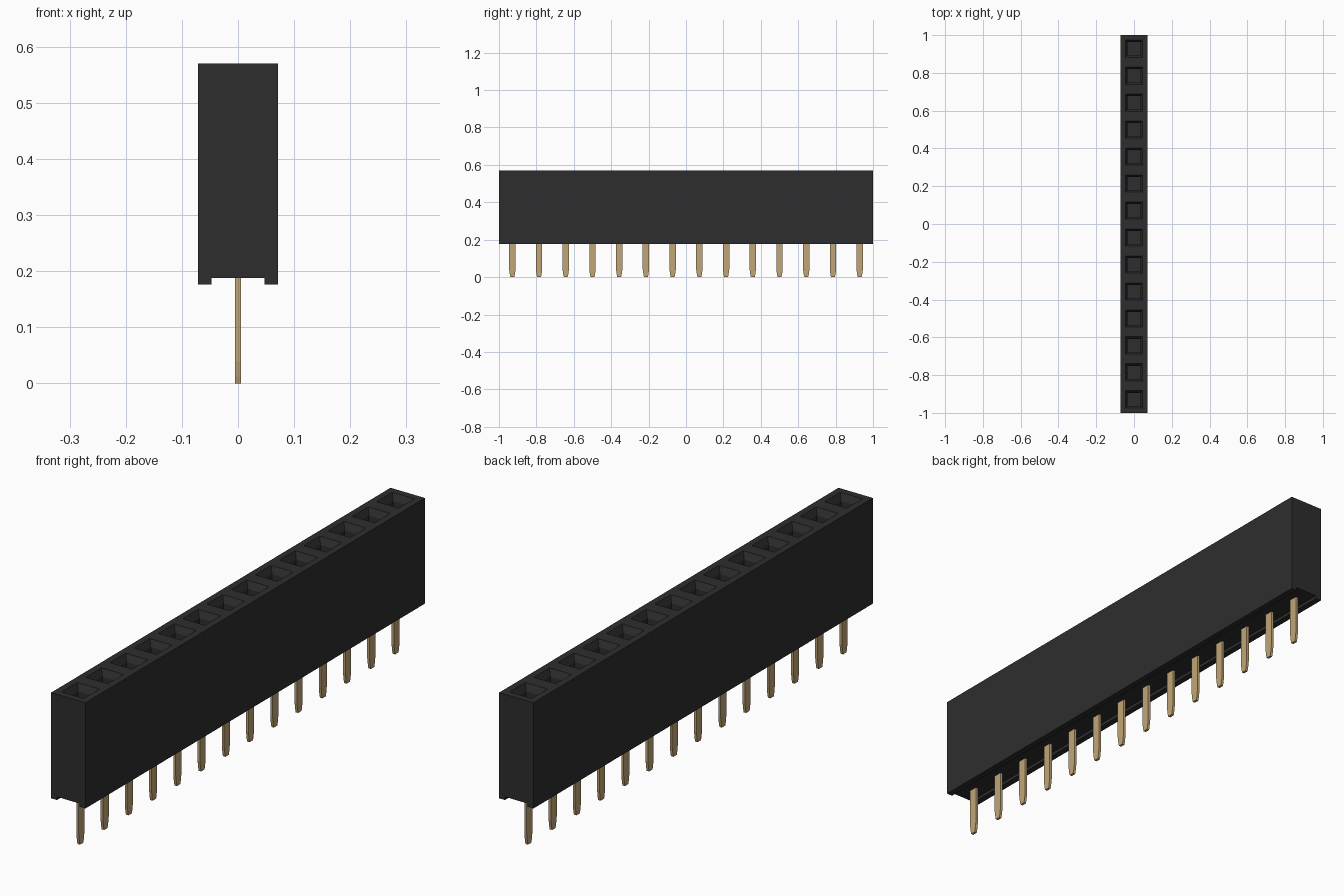
import bpy, bmesh

cube = bpy.data.objects.get("Cube")
if cube:
    bpy.data.objects.remove(cube, do_unlink=True)

COUNT = 14
PITCH = 2.0 / COUNT
HALF_W, BASE, TOP = 0.071, 0.176, 0.57
CHANNEL_W, CHANNEL_Z = 0.047, 0.188


def material(name, rgb):
    m = bpy.data.materials.new(name)
    m.use_nodes = True
    m.diffuse_color = (*rgb, 1)
    m.node_tree.nodes["Principled BSDF"].inputs["Base Color"].default_value = (*rgb, 1)
    return m


def finish(bm, name, mat):
    bmesh.ops.recalc_face_normals(bm, faces=bm.faces)
    mesh = bpy.data.meshes.new(name)
    bm.to_mesh(mesh)
    bm.free()
    mesh.materials.append(mat)
    obj = bpy.data.objects.new(name, mesh)
    bpy.context.collection.objects.link(obj)
    return obj


black = material("black plastic", (0.027, 0.027, 0.027))
gold = material("gold metal", (0.53, 0.38, 0.18))

# Housing: channelled profile swept along y, one segment per socket
profile = [(-HALF_W, TOP), (HALF_W, TOP), (HALF_W, BASE), (CHANNEL_W, BASE),
           (CHANNEL_W, CHANNEL_Z), (-CHANNEL_W, CHANNEL_Z), (-CHANNEL_W, BASE), (-HALF_W, BASE)]
bm = bmesh.new()
rings = [[bm.verts.new((x, -1 + i * PITCH, z)) for x, z in profile] for i in range(COUNT + 1)]
bm.faces.new(rings[0])
bm.faces.new(rings[-1])
cells = []
for a, b in zip(rings, rings[1:]):
    for k in range(len(profile)):
        n = (k + 1) % len(profile)
        face = bm.faces.new((a[k], a[n], b[n], b[k]))
        if k == 0:
            cells.append(face)
bmesh.ops.recalc_face_normals(bm, faces=bm.faces)

# Sockets: square rim, funnel, then a deep straight hole
bmesh.ops.inset_individual(bm, faces=cells, thickness=0.036)
bmesh.ops.inset_individual(bm, faces=cells, thickness=0.017, depth=-0.025)
for face in cells:
    wall = bmesh.ops.extrude_discrete_faces(bm, faces=[face])["faces"][0]
    for v in wall.verts:
        v.co.z = 0.24
finish(bm, "housing", black)

# Pins: flat blades with a tapered tip, with two contact prongs inside each socket
blade = [(-0.010, 0), (0.010, 0), (0.013, 0.012), (0.017, 0.04), (0.017, 0.20),
         (-0.017, 0.20), (-0.017, 0.04), (-0.013, 0.012)]
for i in range(COUNT):
    y = -1 + (i + 0.5) * PITCH
    bm = bmesh.new()
    face = bm.faces.new([bm.verts.new((-0.005, y + dy, z)) for dy, z in blade])
    out = bmesh.ops.extrude_face_region(bm, geom=[face])["geom"]
    for v in out:
        if isinstance(v, bmesh.types.BMVert):
            v.co.x = 0.005
    finish(bm, f"pin_{i + 1}", gold)

    bm = bmesh.new()
    for side in (-1, 1):
        box = bmesh.ops.create_cube(bm, size=1)["verts"]
        for v in box:
            v.co = (side * 0.012 + v.co.x * 0.004, y + v.co.y * 0.012, 0.31 + v.co.z * 0.14)
    finish(bm, f"contact_{i + 1}", gold)
